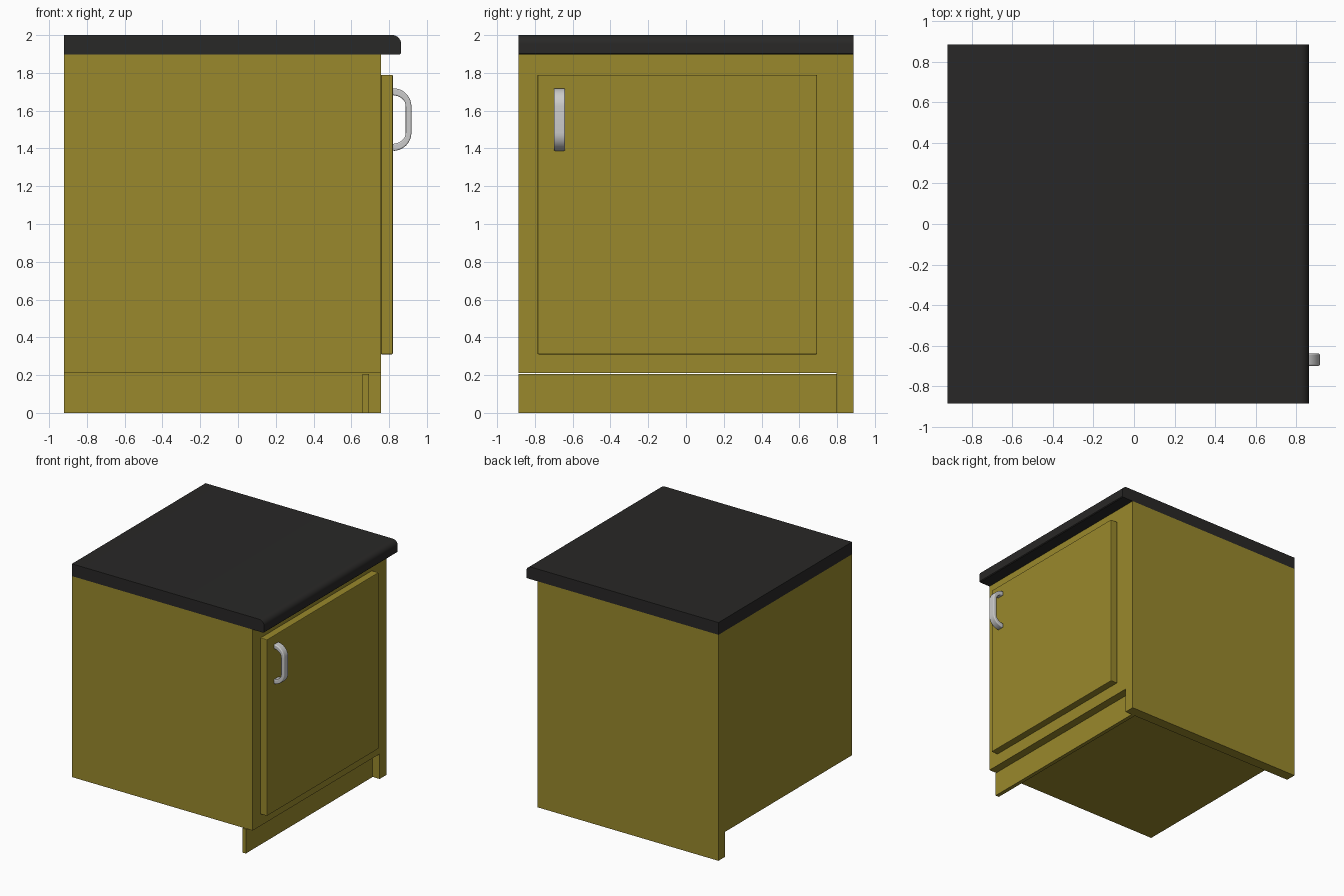
import bpy, bmesh, math

if "Cube" in bpy.data.objects:
    bpy.data.objects.remove(bpy.data.objects["Cube"])


def material(name, color):
    m = bpy.data.materials.new(name)
    m.diffuse_color = (*color, 1)
    m.use_nodes = True
    m.node_tree.nodes["Principled BSDF"].inputs["Base Color"].default_value = m.diffuse_color
    return m


olive = material("olive_wood", (0.32, 0.25, 0.025))
black = material("dark_worktop", (0.022, 0.021, 0.020))


def prism(name, profile, axis, lo, hi, mat=None, bevel=0, segments=2):
    """Extrude a 2D profile along 'x' (points are y,z) or 'y' (points are x,z)."""
    bm = bmesh.new()
    place = (lambda a, b, t: (t, a, b)) if axis == "x" else (lambda a, b, t: (a, t, b))
    ends = [[bm.verts.new(place(a, b, t)) for a, b in profile] for t in (lo, hi)]
    for ring in ends:
        bm.faces.new(ring)
    n = len(profile)
    for i in range(n):
        j = (i + 1) % n
        bm.faces.new((ends[0][i], ends[0][j], ends[1][j], ends[1][i]))
    bmesh.ops.recalc_face_normals(bm, faces=bm.faces[:])
    mesh = bpy.data.meshes.new(name)
    bm.to_mesh(mesh)
    bm.free()
    ob = bpy.data.objects.new(name, mesh)
    bpy.context.collection.objects.link(ob)
    if mat:
        mesh.materials.append(mat)
    if bevel:
        mod = ob.modifiers.new("soft_edges", "BEVEL")
        mod.width, mod.segments = bevel, segments
        mod.limit_method, mod.angle_limit = "ANGLE", math.radians(40)
    return ob


def smooth(ob, angle=35):
    bpy.ops.object.select_all(action="DESELECT")
    ob.select_set(True)
    bpy.context.view_layer.objects.active = ob
    bpy.ops.object.shade_smooth_by_angle(angle=math.radians(angle))


def rect(a0, a1, b0, b1):
    return [(a0, b0), (a1, b0), (a1, b1), (a0, b1)]


def arc(cx, cz, rx, rz, start, end, steps):
    angles = [math.radians(start + (end - start) * i / steps) for i in range(steps + 1)]
    return [(cx + rx * math.cos(a), cz + rz * math.sin(a)) for a in angles]


BACK, FACE, SIDE = -0.922, 0.757, 0.886

# Carcass: box raised off the floor, with one end panel running down to it
prism("cabinet_body",
      [(-SIDE, 0.21), (0.797, 0.21), (0.797, 0), (SIDE, 0), (SIDE, 1.897), (-SIDE, 1.897)],
      "x", BACK, FACE, olive)

# Recessed kick board under the door
prism("kick_board", rect(-SIDE, 0.797, 0, 0.205), "x", 0.66, 0.693, olive)

# Door standing proud of the carcass
prism("door", rect(-0.786, 0.694, 0.31, 1.79), "x", FACE, 0.82, olive, bevel=0.005)

# Worktop with a rounded front nose
nose = arc(0.817, 1.955, 0.046, 0.045, 0, 90, 8)
worktop = prism("worktop", [(BACK, 1.897), (0.857, 1.897), (0.863, 1.903)] + nose + [(BACK, 2.0)],
                "y", -SIDE, SIDE, black)
smooth(worktop)

# Bow handle: outer and inner curves joined into one closed strip
outer = arc(0.82, 1.623, 0.098, 0.096, 90, 0, 10) + arc(0.82, 1.483, 0.098, 0.096, 0, -90, 10)
inner = arc(0.82, 1.483, 0.068, 0.058, -90, 0, 10) + arc(0.82, 1.623, 0.068, 0.058, 0, 90, 10)
handle = prism("door_handle", outer + inner, "y", -0.70, -0.64, bevel=0.007, segments=3)
smooth(handle)
